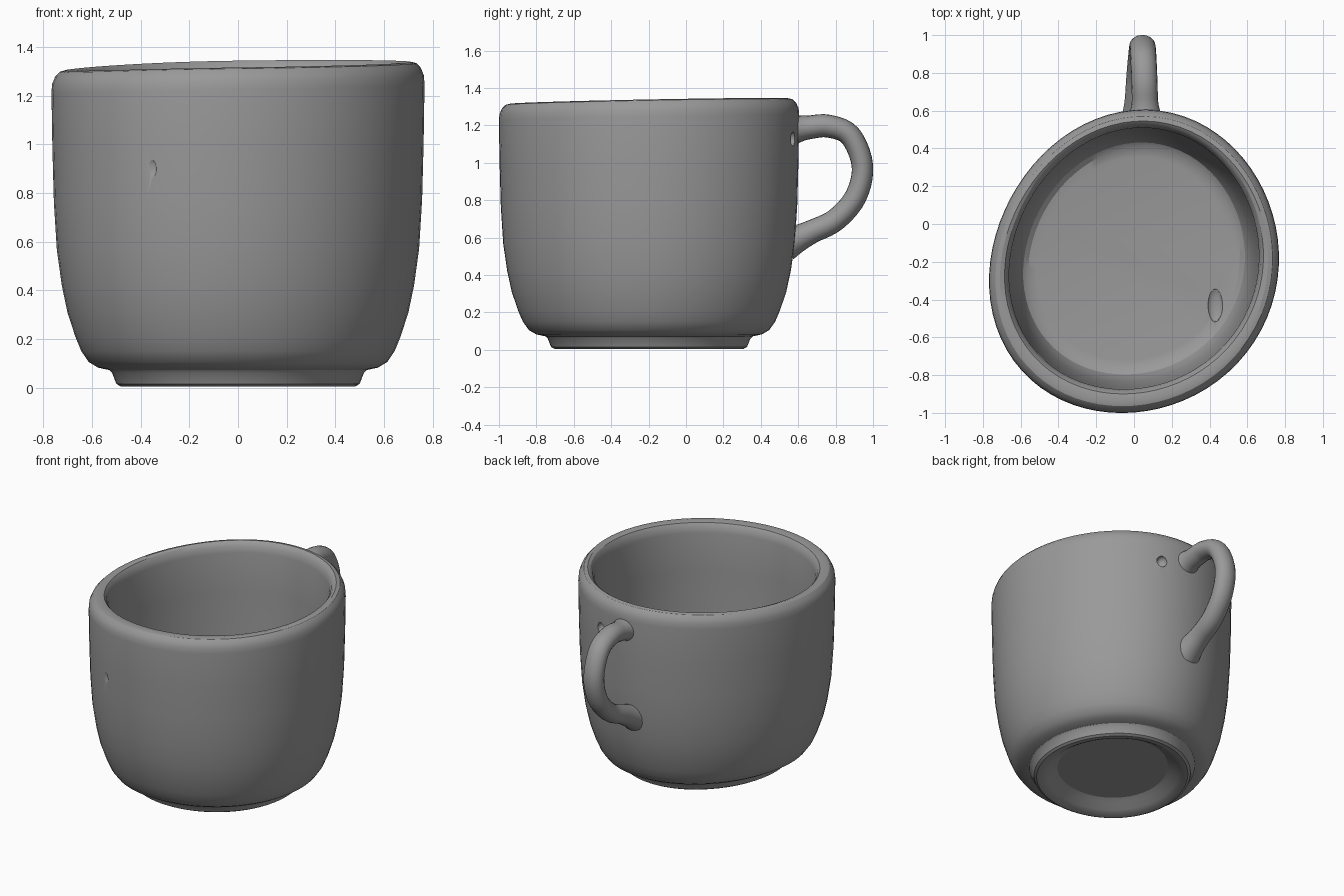
import bpy, bmesh, math
from mathutils import Vector

if "Cube" in bpy.data.objects:
    bpy.data.objects.remove(bpy.data.objects["Cube"])

grey = bpy.data.materials.new("ceramic_grey")
grey.diffuse_color = (0.32, 0.32, 0.32, 1)
grey.use_nodes = True
grey.node_tree.nodes["Principled BSDF"].inputs["Base Color"].default_value = grey.diffuse_color
SEG = 72
SKEW = 0.075   # the mug is slightly out of round


def wall_point(r, z, a, dy=0.0):
    """Point on the slightly lopsided, tilted mug at relative radius r."""
    lop = r * (1 - 0.014 * math.sin(3 * a))
    x = 0.767 * lop * math.cos(a)
    y = 0.803 * lop * math.sin(a + SKEW) - 0.0115 * r
    t = max(0, z / 1.33) ** 2
    sag = 0.018 * max(0, -x / 0.767) ** 2
    return Vector((x, y - 0.197 + dy, z + t * (0.012 * x + 0.019 * y - sag)))


def spline(pts, steps):
    """Catmull-Rom interpolation through the points."""
    p = [Vector(q) for q in pts]
    p = [2 * p[0] - p[1]] + p + [2 * p[-1] - p[-2]]
    out = []
    for i in range(1, len(p) - 2):
        a, b, c, d = p[i - 1:i + 3]
        for k in range(steps):
            t = k / steps
            out.append(0.5 * (2 * b + (c - a) * t + (2 * a - 5 * b + 4 * c - d) * t * t
                              + (3 * b - a - 3 * c + d) * t ** 3))
    return out + [p[-2]]


def skin(name, rings):
    """Bridge closed rings of points and cap both ends."""
    bm = bmesh.new()
    vr = [[bm.verts.new(c) for c in ring] for ring in rings]
    n = len(vr[0])
    for a, b in zip(vr, vr[1:]):
        for i in range(n):
            j = (i + 1) % n
            bm.faces.new((a[i], a[j], b[j], b[i]))
    bm.faces.new(vr[0][::-1])
    bm.faces.new(vr[-1])
    bmesh.ops.recalc_face_normals(bm, faces=bm.faces)
    me = bpy.data.meshes.new(name)
    bm.to_mesh(me)
    bm.free()
    me.materials.append(grey)
    ob = bpy.data.objects.new(name, me)
    bpy.context.collection.objects.link(ob)
    return ob


def smooth(ob, angle):
    bpy.ops.object.select_all(action='DESELECT')
    ob.select_set(True)
    bpy.context.view_layer.objects.active = ob
    bpy.ops.object.shade_smooth_by_angle(angle=math.radians(angle))


# Cup: outer profile from the underside to the rim, then the inner one to the floor
outer = [
    (0.46, 0.07), (0.50, 0.052), (0.55, 0.024), (0.585, 0.009), (0.63, 0.005),
    (0.652, 0.015), (0.675, 0.06), (0.69, 0.072), (0.75, 0.082), (0.80, 0.105),
    (0.84, 0.15), (0.872, 0.21), (0.914, 0.31), (0.944, 0.42), (0.971, 0.57),
    (0.987, 0.77), (0.995, 1.0), (1.0, 1.24), (0.996, 1.275), (0.98, 1.305),
    (0.955, 1.325), (0.925, 1.330)]
inner = [
    (0.893, 1.322), (0.873, 1.30), (0.862, 1.26), (0.857, 1.0), (0.85, 0.7),
    (0.838, 0.5), (0.815, 0.34), (0.79, 0.24), (0.765, 0.195), (0.73, 0.175),
    (0.67, 0.168)]
angles = [2 * math.pi * i / SEG for i in range(SEG)]
cup = skin("cup", [[wall_point(r, z, a) for a in angles] for r, z in outer]
           + [[wall_point(r, z, a, 0.015) for a in angles] for r, z in inner])

# Small pits in the clay: front dent, hole beside handle, hollow in the floor
pits = [(wall_point(1.0, 0.91, math.radians(242)), (0.025, 0.012, 0.04)),
        (wall_point(0.995, 1.115, math.radians(71)), (0.034, 0.04, 0.038)),
        (Vector((0.43, -0.43, 0.172)), (0.04, 0.09, 0.02))]
for loc, size in pits:
    bpy.ops.mesh.primitive_uv_sphere_add(segments=16, ring_count=10, radius=1, location=loc)
    cutter = bpy.context.object
    cutter.name = "pit_cutter"
    cutter.scale = size
    cutter.data.materials.append(grey)
    cutter.hide_render = True
    mod = cup.modifiers.new("pit", 'BOOLEAN')
    mod.operation = 'DIFFERENCE'
    mod.solver = 'EXACT'
    mod.object = cutter
bpy.context.view_layer.update()
deps = bpy.context.evaluated_depsgraph_get()
solid = bpy.data.meshes.new_from_object(cup.evaluated_get(deps))
cup.modifiers.clear()
cup.data = solid
for ob in [o for o in bpy.data.objects if o.name.startswith("pit_cutter")]:
    bpy.data.objects.remove(ob)
smooth(cup, 28)

# Handle: oval section swept along an ear-shaped path, flared at both joints
path = spline([(0.06, 0.555, 1.175), (0.058, 0.65, 1.188), (0.055, 0.76, 1.196),
               (0.05, 0.878, 1.145), (0.045, 0.943, 0.985), (0.04, 0.908, 0.82),
               (0.03, 0.80, 0.695), (0.022, 0.67, 0.63), (0.02, 0.535, 0.565)], 5)
rings = []
for i, c in enumerate(path):
    tan = (path[min(i + 1, len(path) - 1)] - path[max(i - 1, 0)]).normalized()
    side = Vector((1, 0, 0))
    up = tan.cross(side).normalized()
    end = min(i, len(path) - 1 - i)
    flare = 1 + 0.4 * max(0, 1 - end / 6) ** 2
    half_w, half_t = 0.069 * flare, (0.057 + 0.008 * abs(2 * i / len(path) - 1)) * flare
    rings.append([c + side * half_w * math.cos(a) + up * half_t * math.sin(a)
                  for a in (2 * math.pi * k / 20 for k in range(20))])
handle = skin("handle", rings)
smooth(handle, 50)
